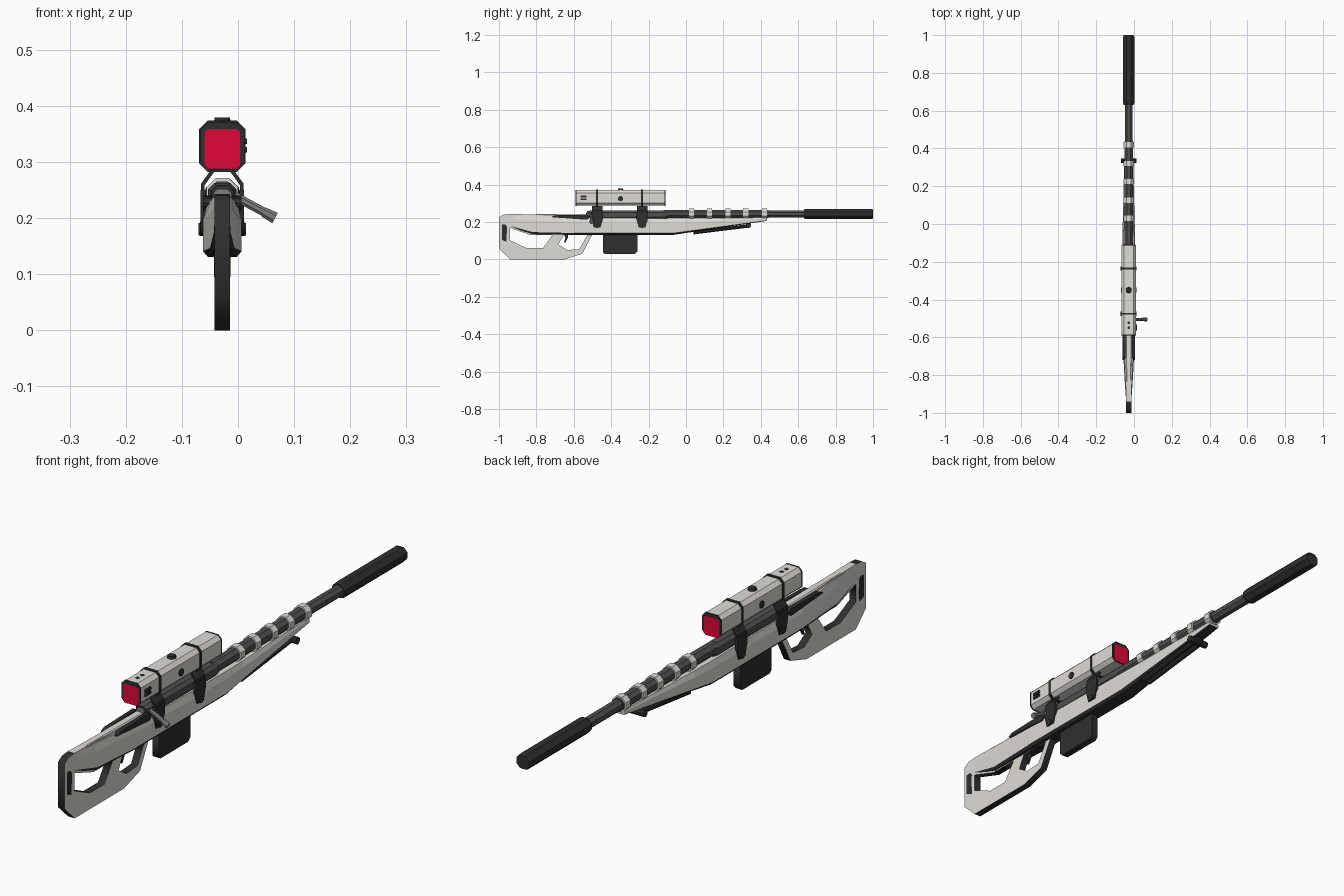
import bpy, bmesh, math
from mathutils import Vector

if "Cube" in bpy.data.objects:
    bpy.data.objects.remove(bpy.data.objects["Cube"])

CX = -0.028   # centre plane of the rifle


def material(name, rgb):
    m = bpy.data.materials.new(name)
    m.diffuse_color = (*rgb, 1)
    m.use_nodes = True
    m.node_tree.nodes["Principled BSDF"].inputs["Base Color"].default_value = m.diffuse_color
    return m


LIGHT = material("warm light grey", (0.74, 0.715, 0.675))
DARK = material("near black", (0.028, 0.028, 0.028))
STEEL = material("dark steel", (0.078, 0.08, 0.08))
GREY = material("mid grey", (0.21, 0.21, 0.21))
RED = material("crimson lens", (0.75, 0.002, 0.04))


def finish(name, bm, mats, rule=None):
    bmesh.ops.remove_doubles(bm, verts=bm.verts, dist=1e-5)
    bmesh.ops.recalc_face_normals(bm, faces=bm.faces)
    bm.normal_update()
    if rule:
        for f in bm.faces:
            f.material_index = rule(f.normal, f.calc_center_median())
    me = bpy.data.meshes.new(name)
    bm.to_mesh(me)
    bm.free()
    for m in mats:
        me.materials.append(m)
    ob = bpy.data.objects.new(name, me)
    bpy.context.collection.objects.link(ob)
    return ob


def loft(name, sections, mats, rule=None):
    """Skin a run of equal-length point rings and cap both ends."""
    bm = bmesh.new()
    rings = [[bm.verts.new(p) for p in s] for s in sections]
    n = len(rings[0])
    for a, b in zip(rings, rings[1:]):
        for i in range(n):
            bm.faces.new((a[i], a[(i + 1) % n], b[(i + 1) % n], b[i]))
    bm.faces.new(rings[0])
    bm.faces.new(rings[-1])
    return finish(name, bm, mats, rule)


def octo(y, cz, hw, hh, c):
    """Chamfered rectangle across the length of the rifle."""
    pts = [(hw, hh - c), (hw - c, hh), (c - hw, hh), (-hw, hh - c),
           (-hw, c - hh), (c - hw, -hh), (hw - c, -hh), (hw, c - hh)]
    return [(CX + x, y, cz + z) for x, z in pts]


def rod(name, a, b, r, mat, n=8, r2=None):
    """Faceted rod between two points."""
    a, b = Vector(a), Vector(b)
    q = (b - a).to_track_quat('Z', 'Y')
    ring = lambda p, rr: [p + q @ Vector((rr * math.cos(t), rr * math.sin(t), 0))
                          for t in [(i + .5) * math.tau / n for i in range(n)]]
    return loft(name, [ring(a, r), ring(b, r2 or r)], [mat])


def plate(name, outlines, x0, x1, mats, rule=None):
    """Side-view (y, z) outline with optional holes, thickened along x."""
    cu = bpy.data.curves.new(name + "_outline", 'CURVE')
    cu.dimensions, cu.fill_mode, cu.extrude = '2D', 'BOTH', abs(x1 - x0) / 2
    for pts in outlines:
        sp = cu.splines.new('POLY')
        sp.points.add(len(pts) - 1)
        for p, (y, z) in zip(sp.points, pts):
            p.co = (y, z, 0, 1)
        sp.use_cyclic_u = True
    tmp = bpy.data.objects.new(name + "_outline", cu)
    bpy.context.collection.objects.link(tmp)
    dg = bpy.context.evaluated_depsgraph_get()
    me = bpy.data.meshes.new_from_object(tmp.evaluated_get(dg))
    bm = bmesh.new()
    bm.from_mesh(me)
    for v in bm.verts:
        v.co = (v.co.z + CX + (x0 + x1) / 2, v.co.x, v.co.y)
    bpy.data.objects.remove(tmp)
    bpy.data.curves.remove(cu)
    bpy.data.meshes.remove(me)
    return finish(name, bm, mats, rule)


def box(name, x0, x1, y0, y1, z0, z1, mat):
    return plate(name, [[(y0, z0), (y1, z0), (y1, z1), (y0, z1)]], x0, x1, [mat])


# Skeleton stock with thumb hole and trigger guard, dark around the rim
stock = [(-1, .225), (-.975, .24), (-.94, .243), (-.72, .238), (-.6, .22), (-.5, .2),
         (-.5, .135), (-.555, .03), (-.65, 0), (-.94, 0), (-1, .058)]
thumb = [(-.94, .168), (-.83, .13), (-.715, .13), (-.765, .06), (-.85, .06), (-.94, .102)]
guard = [(-.655, .13), (-.528, .13), (-.57, .055), (-.635, .05), (-.682, .08)]
plate("stock", [stock, thumb, guard], -.0135, .0135, [LIGHT, DARK],
      lambda n, c: 0 if abs(n.x) > .5 or (n.z > .3 and c.z > .2 and c.y > -.94) else 1)

# Main body and tapering fore-end, dark underneath
stations = [(-.94, .172, .238, .0137), (-.82, .135, .236, .022), (-.6, .131, .224, .034),
            (-.07, .131, .218, .034), (.03, .146, .218, .031), (.43, .206, .224, .021)]


def body_ring(y, zb, zt, hw):
    h = zt - zb
    half = [(hw * .76, zb), (hw, zb + h * .11), (hw, zb + h * .72), (hw * .8, zt)]
    return [(CX + x, y, z) for x, z in half] + [(CX - x, y, z) for x, z in reversed(half)]


loft("body", [body_ring(*s) for s in stations], [LIGHT, DARK],
     lambda n, c: 1 if n.z < -.4 else 0)

# Cheek piece, flanking rails and butt vents
loft("cheek_piece", [octo(-.94, .228, .012, .013, .004), octo(-.72, .23, .015, .012, .004),
                     octo(-.54, .23, .016, .01, .004)], [LIGHT])
for s in (-1, 1):
    plate("rear_rail", [[(-.72, .226), (-.7, .236), (-.53, .24), (-.51, .225), (-.53, .212)]],
          s * .018, s * .034, [DARK])
    plate("butt_vent", [[(-.985, .105), (-.96, .095), (-.957, .175), (-.965, .187), (-.985, .187)]],
          s * .0125, s * .0145, [DARK])

# Receiver, barrel, rings and suppressor
loft("receiver", [octo(-.53, .238, .02, .02, .009), octo(-.5, .238, .0255, .025, .012),
                  octo(-.12, .238, .0255, .024, .012), octo(-.1, .24, .023, .02, .01)],
     [STEEL, DARK], lambda n, c: 1 if n.y < -.2 else 0)
loft("receiver_end", [octo(-.535, .236, .016, .016, .007), octo(-.528, .236, .016, .016, .007)], [GREY])
BZ = .243
rod("barrel_shroud", (CX, -.12, BZ), (CX, .44, BZ), .0245, STEEL)
rod("barrel", (CX, .43, BZ), (CX, .66, BZ), .0215, STEEL)
for y in (.03, .125, .225, .32, .42):
    rod("barrel_ring", (CX, y - .014, BZ), (CX, y + .014, BZ), .0305, LIGHT)
loft("suppressor", [octo(y, BZ, r, r * .93, r * .58) for y, r in
                    ((.63, .026), (.642, .03), (.99, .03), (1, .026))], [DARK])

# Magazine and trigger
plate("magazine", [[(-.445, .14), (-.445, .04), (-.435, .03), (-.272, .03), (-.26, .042), (-.26, .14)]],
      -.0135, .0135, [DARK])
plate("trigger", [[(-.655, .14), (-.63, .14), (-.632, .115), (-.645, .09), (-.652, .092), (-.645, .115)]],
      -.004, .004, [DARK])

# Scope tube with dark ends and crimson lenses
loft("scope", [octo(y, .329, .0385, .041, .014) for y in (-.586, -.114)], [LIGHT, DARK],
     lambda n, c: 1 if abs(n.y) > .5 else 0)
for s in (-1, 1):
    loft("scope_rim", [octo(-.35 + s * d, .329, .0392, .042, .0143) for d in (.235, .24)], [DARK])
    loft("lens", [octo(-.35 + s * d, .3235, .0318, .0352, .006) for d in (.2395, .2406)], [RED])

# Scope knobs and buttons
rod("top_knob", (CX, -.35, .365), (CX, -.35, .379), .017, DARK, 12, .014)
for s in (-1, 1):
    rod("side_knob", (CX + s * .035, -.35, .325), (CX + s * .0415, -.35, .325), .014, DARK, 12)
for z in (.322, .337):
    box("side_button", .036, .044, -.565, -.533, z - .005, z + .005, DARK)
for y in (-.55, -.523):
    rod("top_button", (CX, y, .367), (CX, y, .372), .007, DARK)

# Scope mounts: band, bent arms, clamp plates and screws
for y in (-.475, -.235):
    loft("scope_band", [octo(y + d, .328, .0415, .046, .016) for d in (-.005, .005)], [DARK])
    for s in (-1, 1):
        arm = [(.014, .283), (.02, .286), (.0375, .262), (.0375, .2), (.032, .2), (.032, .258)]
        loft("mount_arm", [[(CX + s * x, y + d, z) for x, z in arm] for d in (-.028, .028)], [DARK])
        plate("clamp_plate", [[(y - .03, .25), (y - .03, .215), (y - .018, .17), (y + .018, .17),
                               (y + .03, .215), (y + .03, .25)]], s * .03, s * .039, [DARK])
        rod("clamp_screw", (CX + s * .035, y, .18), (CX + s * .0425, y, .18), .012, DARK)

# Bolt handle
rod("bolt_arm", (CX + .02, -.505, .24), (.05, -.505, .209), .0085, GREY)
rod("bolt_knob", (.046, -.505, .211), (.066, -.505, .2), .0095, GREY, 8, .0115)

# Folded bipod under the fore-end
for s in (-1, 1):
    rod("bipod_leg", (CX + s * .012, .04, .143), (CX + s * .014, .33, .179), .01, DARK)
rod("bipod_pivot", (CX - .04, .335, .181), (CX + .04, .335, .181), .013, DARK, 10)
box("bipod_bracket", -.012, .012, .322, .345, .178, .2, DARK)
